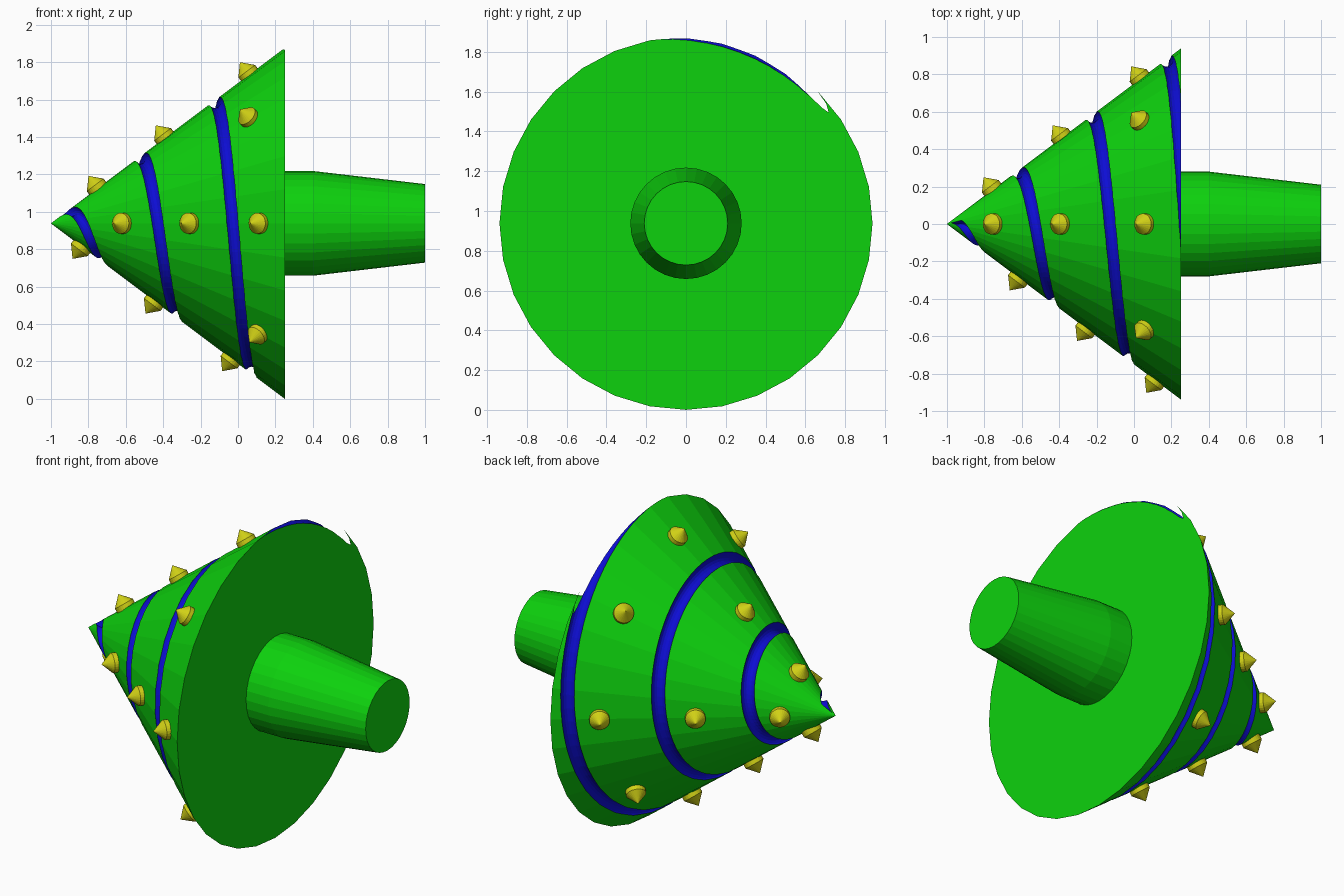
import bpy, bmesh, math
from mathutils import Vector, Matrix

if "Cube" in bpy.data.objects:
    bpy.data.objects.remove(bpy.data.objects["Cube"])

R, TIP, BASE = 0.938, -1.0, 0.25          # drill cone: base radius, tip x, base x
ZC = R                                    # height of the drill axis
SLOPE = R / (BASE - TIP)
SIDES = 32


def material(name, color):
    m = bpy.data.materials.new(name)
    m.diffuse_color = (*color, 1)
    m.use_nodes = True
    m.node_tree.nodes["Principled BSDF"].inputs["Base Color"].default_value = m.diffuse_color
    return m


green = material("green", (0.004, 0.64, 0.004))
blue = material("blue", (0.004, 0.004, 0.66))
yellow = material("yellow", (0.64, 0.64, 0.008))


def loft(bm, rings, mat_index=0):
    """Skin a list of rings (each a list of points) and cap both ends."""
    vs = [[bm.verts.new(p) for p in ring] for ring in rings]
    n = len(vs[0])
    for a, b in zip(vs, vs[1:]):
        for i in range(n):
            bm.faces.new((a[i], a[(i + 1) % n], b[(i + 1) % n], b[i]))
    bm.faces.new(vs[0])
    bm.faces.new(vs[-1])
    for f in bm.faces:
        f.material_index = mat_index


def revolve(bm, profile, sides, mtx=Matrix()):
    """Turn (distance, radius) pairs about local z, placed by mtx."""
    loft(bm, [[mtx @ Vector((r * math.cos(2 * math.pi * i / sides),
                             r * math.sin(2 * math.pi * i / sides), d))
               for i in range(sides)] for d, r in profile])


def finish(bm, name, mats):
    bmesh.ops.remove_doubles(bm, verts=bm.verts, dist=1e-5)
    bmesh.ops.recalc_face_normals(bm, faces=bm.faces)
    me = bpy.data.meshes.new(name)
    bm.to_mesh(me)
    bm.free()
    for m in mats:
        me.materials.append(m)
    ob = bpy.data.objects.new(name, me)
    bpy.context.collection.objects.link(ob)
    return ob


AXIS = Matrix.Translation((0, 0, ZC)) @ Matrix.Rotation(math.pi / 2, 4, 'Y')

# drill cone
bm = bmesh.new()
revolve(bm, [(TIP, 0.0005), (BASE, R)], SIDES, AXIS)
drill = finish(bm, "drill_cone", [green, blue])

# spiral groove cutter: a tube following a helix on the cone surface
PITCH, TUBE = 0.4, 0.038
a0, a1, steps = math.radians(70), math.radians(90 + 3 * 360 + 20), 210
rings = []
for k in range(steps + 1):
    a = a0 + (a1 - a0) * k / steps
    x = -0.93 + PITCH * (a - math.pi / 2) / (2 * math.pi)
    rho = (x - TIP) * SLOPE
    ring = []
    for j in range(16):
        t = 2 * math.pi * j / 16
        q = rho + TUBE * math.sin(t)
        ring.append((x + TUBE * math.cos(t), q * math.cos(a), ZC + q * math.sin(a)))
    rings.append(ring)
bm = bmesh.new()
loft(bm, rings, 1)
cutter = finish(bm, "groove_cutter", [green, blue])
cutter.hide_render = True

mod = drill.modifiers.new("groove", 'BOOLEAN')
mod.operation = 'DIFFERENCE'
mod.solver = 'EXACT'
mod.use_self = True
mod.object = cutter
bpy.context.view_layer.objects.active = drill
bpy.ops.object.modifier_apply(modifier=mod.name)
bpy.data.objects.remove(cutter)

# shaft
bm = bmesh.new()
revolve(bm, [(BASE - 0.02, 0.28), (0.4, 0.28), (1.0, 0.21)], SIDES, AXIS)
finish(bm, "shaft", [green])

# pointed studs: angle around the axis (0 = +y, 90 = up) and x positions
stud_rows = {0: (-0.755, -0.385, 0.035), 45: (0.035,), 90: (-0.75, -0.39, 0.06),
             135: (0.06,), 180: (-0.615, -0.255, 0.115), 225: (0.11,),
             270: (-0.835, -0.445, -0.035), 315: (-0.025,)}
for deg, xs in stud_rows.items():
    a = math.radians(deg)
    radial = Vector((0, math.cos(a), math.sin(a)))
    normal = (radial + Vector((-SLOPE, 0, 0))).normalized()
    for n, x in enumerate(xs):
        pos = Vector((x, 0, ZC)) + radial * (x - TIP) * SLOPE
        mtx = Matrix.Translation(pos) @ normal.to_track_quat('Z', 'Y').to_matrix().to_4x4()
        bm = bmesh.new()
        revolve(bm, [(-0.03, 0.056), (0.022, 0.056), (0.082, 0.0005)], 24, mtx)
        finish(bm, f"stud_{deg}_{n}", [yellow])
